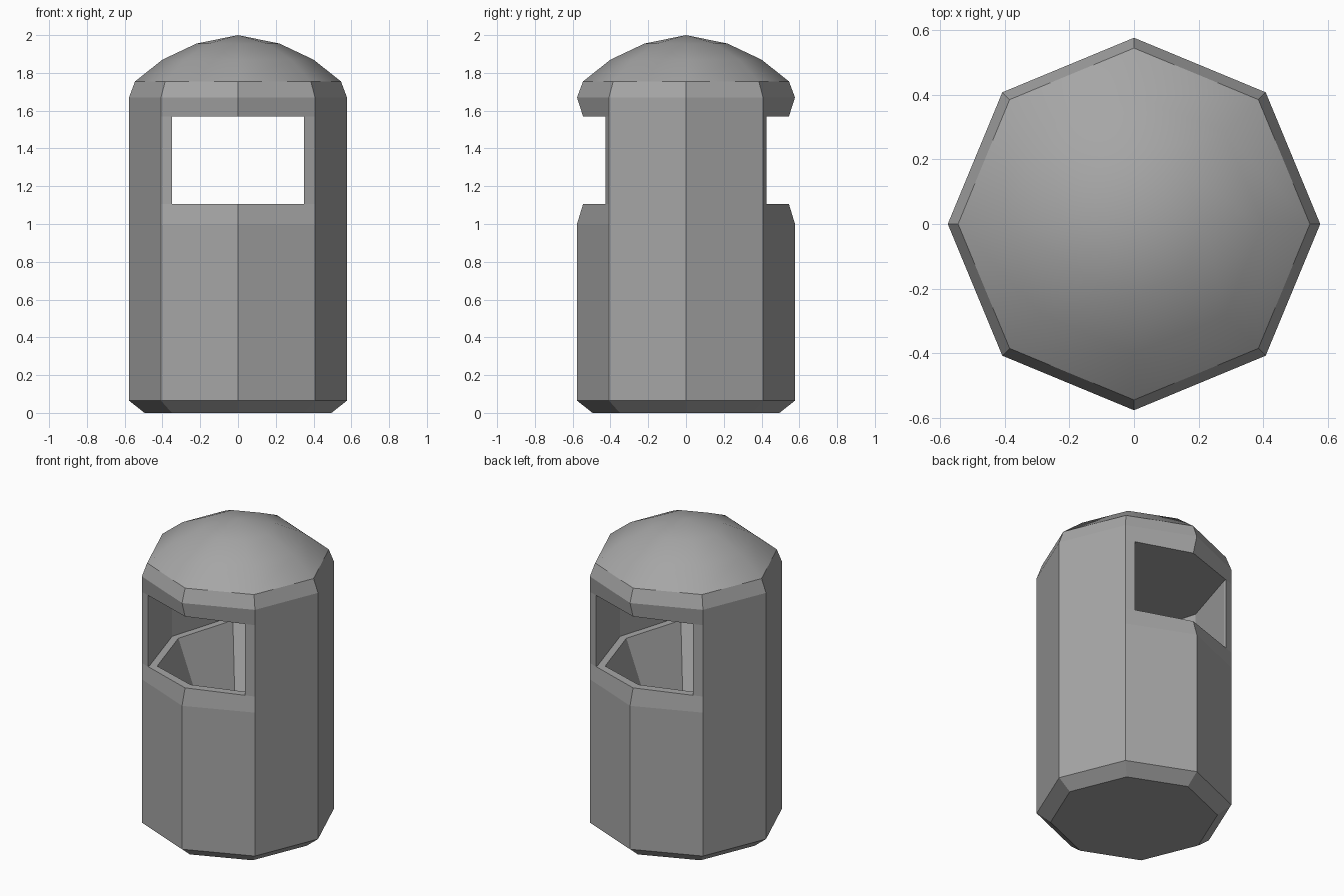
import bpy, bmesh
from math import cos, sin, pi

cube = bpy.data.objects.get("Cube")
if cube:
    bpy.data.objects.remove(cube)

grey = bpy.data.materials.new("plain_grey")
grey.use_nodes = True
COLOUR = (0.38, 0.38, 0.38, 1)
grey.diffuse_color = COLOUR
grey.node_tree.nodes["Principled BSDF"].inputs["Base Color"].default_value = COLOUR

SIDES = 8
SLOT_BOTTOM, SLOT_TOP = 1.105, 1.57
SHOULDER = 1.755


def loft(name, rings, tip=None):
    """Skin a stack of equal rings, closing both ends; tip is an optional apex."""
    bm = bmesh.new()
    rows = [[bm.verts.new(p) for p in ring] for ring in rings]
    n = len(rows[0])
    for low, high in zip(rows, rows[1:]):
        for i in range(n):
            j = (i + 1) % n
            bm.faces.new((low[i], low[j], high[j], high[i]))
    bm.faces.new(rows[0][::-1])
    if tip:
        apex = bm.verts.new(tip)
        for i in range(n):
            bm.faces.new((rows[-1][i], rows[-1][(i + 1) % n], apex))
    else:
        bm.faces.new(rows[-1])
    bmesh.ops.recalc_face_normals(bm, faces=bm.faces)
    # only the dome is smooth
    for f in bm.faces:
        f.smooth = min(v.co.z for v in f.verts) > SHOULDER - 0.01
    mesh = bpy.data.meshes.new(name)
    bm.to_mesh(mesh)
    bm.free()
    mesh.materials.append(grey)
    obj = bpy.data.objects.new(name, mesh)
    bpy.context.collection.objects.link(obj)
    return obj


def octagon(radius, z, front=None):
    """Octagon ring; front overrides the radius of the front and back corners."""
    ring = []
    for i in range(SIDES):
        r = front if front and i in (2, 6) else radius
        a = 2 * pi * i / SIDES
        ring.append((r * cos(a), r * sin(a), z))
    return ring


def mirrored(quarter, z, scale=1.0):
    """Ring from points in one quadrant, running from the x axis to the y axis."""
    half = quarter + [(-x, y) for x, y in reversed(quarter) if x > 0]
    loop = half + [(x, -y) for x, y in reversed(half) if y > 0]
    return [(x * scale, y * scale, z) for x, y in loop]


# Eight-sided bin body, pinched at the openings, with a domed lid
R = 0.577
bin_body = loft("bin_body", [
    octagon(0.495, 0),
    octagon(R, 0.065),
    octagon(R, 1.0),
    octagon(R, SLOT_BOTTOM, 0.545),
    octagon(R, SLOT_TOP, 0.545),
    octagon(R, 1.67),
    octagon(0.545, SHOULDER),
    octagon(0.40, 1.87),
    octagon(0.22, 1.955),
], tip=(0, 0, 2))

# Opening running from front to back
opening = [(0.475, 0), (0.35, 0.41), (0.35, 0.7), (0, 0.7)]
slot = loft("slot_cutter", [mirrored(opening, z) for z in (SLOT_BOTTOM, SLOT_TOP)])

# Tapered hopper sunk below the opening, leaving a thin rim
hopper = [(0.43, 0), (0.31, 0.39), (0, 0.49)]
well = loft("hopper_cutter", [
    mirrored(hopper, 0.35, 0.33),
    mirrored(hopper, SLOT_BOTTOM),
    mirrored(hopper, 1.25),
])

# Carve the body and drop the cutters
bpy.context.view_layer.objects.active = bin_body
for cutter in (slot, well):
    cutter.hide_render = True
    mod = bin_body.modifiers.new("carve", "BOOLEAN")
    mod.operation = "DIFFERENCE"
    mod.solver = "EXACT"
    mod.object = cutter
    bpy.ops.object.modifier_apply(modifier=mod.name)
    bpy.data.objects.remove(cutter)
